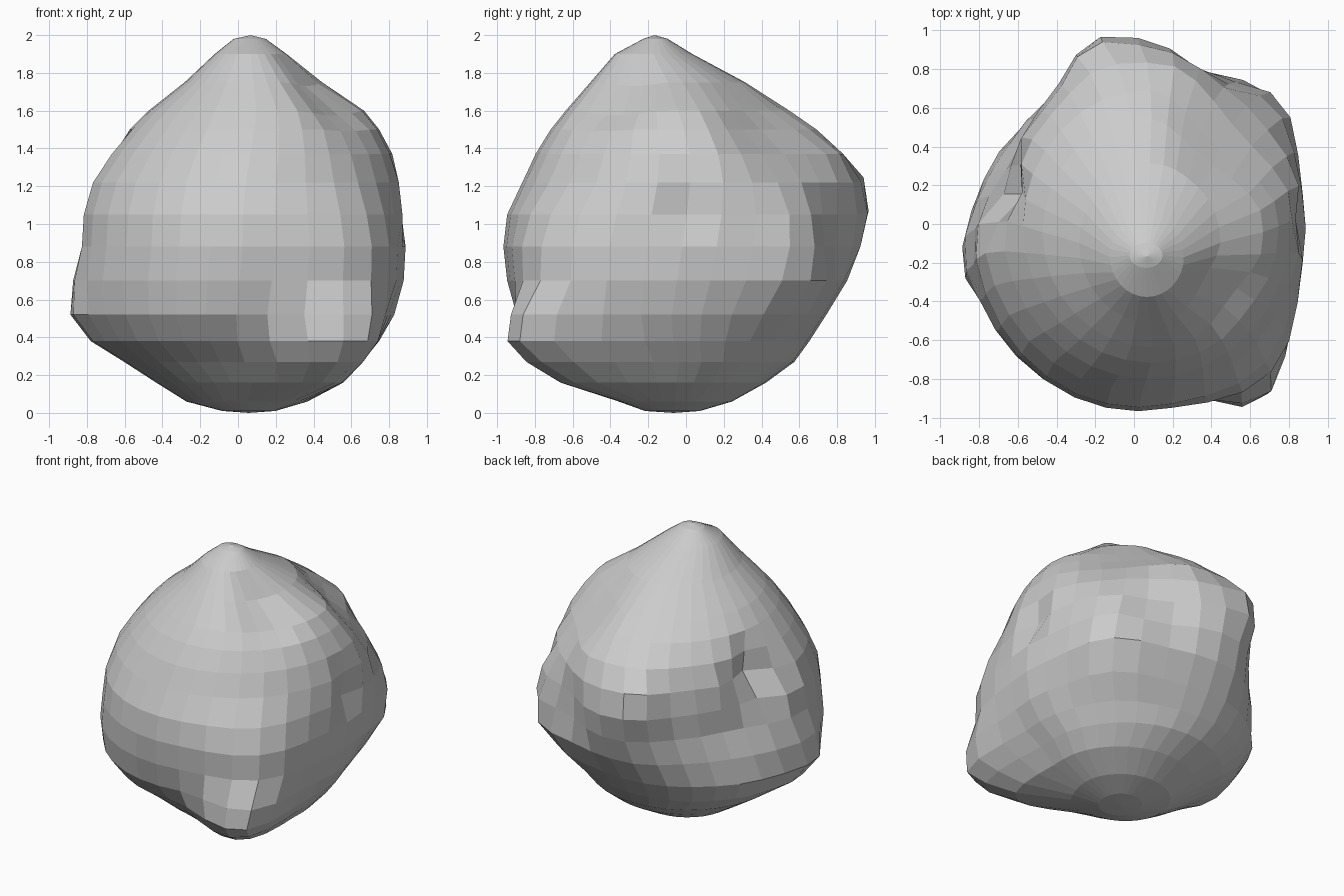
import bpy, bmesh, math
from mathutils import Vector

SEGMENTS = 32

# Ring outlines: z, left, right, front, back
RINGS = [
    (0.01, -0.08, 0.20, -0.22, 0.07),
    (0.06, -0.27, 0.37, -0.36, 0.24),
    (0.16, -0.43, 0.56, -0.53, 0.42),
    (0.27, -0.60, 0.66, -0.65, 0.57),
    (0.38, -0.75, 0.75, -0.79, 0.65),
    (0.52, -0.84, 0.83, -0.90, 0.74),
    (0.70, -0.86, 0.88, -0.95, 0.85),
    (0.88, -0.84, 0.89, -0.97, 0.92),
    (1.05, -0.83, 0.89, -0.95, 0.95),
    (1.22, -0.78, 0.87, -0.87, 0.91),
    (1.37, -0.68, 0.82, -0.80, 0.83),
    (1.50, -0.57, 0.75, -0.72, 0.69),
    (1.60, -0.47, 0.67, -0.64, 0.55),
    (1.75, -0.28, 0.45, -0.51, 0.31),
    (1.90, -0.12, 0.26, -0.38, 0.03),
    (1.98, -0.02, 0.15, -0.23, -0.10),
]

# Sculpted lumps and dents: centre, displacement, reach
GRABS = [
    ((0.50, 0.47, 1.45), (-0.12, -0.10, 0.00), 0.50),   # flattened upper back right
    ((0.62, 0.57, 0.72), (0.10, 0.07, 0.00), 0.50),     # back right corner
    ((0.42, 0.80, 1.00), (-0.03, -0.09, 0.00), 0.40),   # straightened back
    ((0.46, -0.56, 0.30), (0.16, -0.32, 0.00), 0.50),   # front foot lump
    ((0.62, -0.68, 0.78), (0.08, -0.08, 0.00), 0.55),   # full front right
    ((-0.84, -0.16, 0.50), (-0.05, -0.05, 0.00), 0.34), # left lump
    ((-0.57, 0.58, 1.00), (0.09, -0.10, 0.00), 0.60),   # flattened back left
    ((-0.80, 0.28, 0.90), (0.08, -0.01, 0.00), 0.45),   # flattened left
    ((-0.70, 0.18, 1.20), (0.20, -0.03, 0.00), 0.30),   # left dent
    ((0.88, 0.02, 1.10), (-0.08, 0.00, 0.00), 0.20),    # right dent
    ((-0.18, 0.92, 1.18), (-0.05, 0.05, 0.03), 0.32),   # back ridge
    ((0.45, -0.34, 1.60), (-0.06, 0.06, -0.04), 0.30),  # upper front hollow
]


def grab(p, centre, move, reach):
    d = (p - Vector(centre)).length / reach
    return Vector(move) * (1 - d * d) ** 2 if d < 1 else Vector()


# Lumpy stone body made from stacked rings
bm = bmesh.new()
loops = []
for z, l, r, f, b in RINGS:
    loop = []
    for i in range(SEGMENTS):
        a = 2 * math.pi * i / SEGMENTS
        loop.append(bm.verts.new(((l + r) / 2 + (r - l) / 2 * math.cos(a),
                                  (f + b) / 2 + (b - f) / 2 * math.sin(a), z)))
    loops.append(loop)
bottom = bm.verts.new((0.06, -0.07, 0.0))
top = bm.verts.new((0.07, -0.17, 2.0))
for i in range(SEGMENTS):
    j = (i + 1) % SEGMENTS
    for lo, hi in zip(loops, loops[1:]):
        bm.faces.new((lo[i], lo[j], hi[j], hi[i]))
    bm.faces.new((bottom, loops[0][j], loops[0][i]))
    bm.faces.new((top, loops[-1][i], loops[-1][j]))

# Push the lumps and dents into the surface
for v in bm.verts:
    start = v.co.copy()
    v.co = start + sum((grab(start, *g) for g in GRABS), Vector())

# Centre on the origin
for k in (0, 1):
    vals = [v.co[k] for v in bm.verts]
    mid = (min(vals) + max(vals)) / 2
    for v in bm.verts:
        v.co[k] -= mid
bmesh.ops.recalc_face_normals(bm, faces=bm.faces)

mesh = bpy.data.meshes.new("rock")
bm.to_mesh(mesh)
bm.free()
rock = bpy.data.objects.new("rock", mesh)
bpy.context.collection.objects.link(rock)
